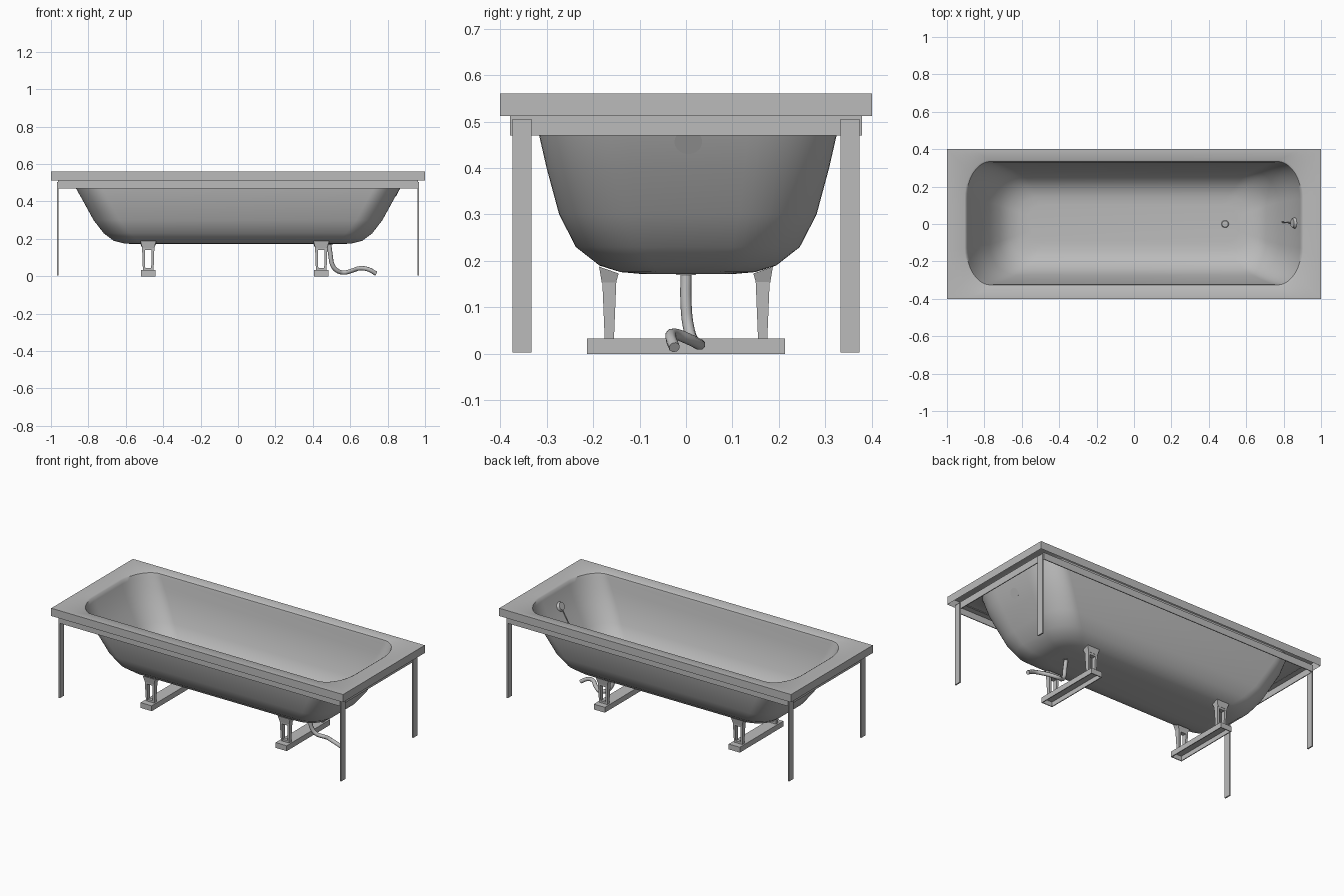
import bpy, bmesh, math
from mathutils import Vector

if "Cube" in bpy.data.objects:
    bpy.data.objects.remove(bpy.data.objects["Cube"])

def material(name, v):
    m = bpy.data.materials.new(name)
    m.diffuse_color = (v, v, v, 1)
    m.use_nodes = True
    m.node_tree.nodes["Principled BSDF"].inputs["Base Color"].default_value = m.diffuse_color
    return m

GREY = material("grey enamel", 0.5)

def finish(bm, name, smooth=None):
    me = bpy.data.meshes.new(name)
    bm.to_mesh(me)
    bm.free()
    ob = bpy.data.objects.new(name, me)
    bpy.context.collection.objects.link(ob)
    me.materials.append(GREY)
    if smooth:
        bpy.ops.object.select_all(action='DESELECT')
        ob.select_set(True)
        bpy.context.view_layer.objects.active = ob
        bpy.ops.object.shade_smooth_by_angle(angle=math.radians(smooth))
    return ob

def taper(bm, c0, s0, c1, s1):
    """Box between two horizontal rectangles: centres c0, c1 and sizes s0, s1."""
    rings = []
    for c, s in ((c0, s0), (c1, s1)):
        rings.append([bm.verts.new((c[0] + i * s[0] / 2, c[1] + j * s[1] / 2, c[2]))
                      for i, j in ((-1, -1), (1, -1), (1, 1), (-1, 1))])
    lo, hi = rings
    bm.faces.new(lo[::-1])
    bm.faces.new(hi)
    for i in range(4):
        j = (i + 1) % 4
        bm.faces.new((lo[i], lo[j], hi[j], hi[i]))
    return lo + hi

def box(bm, x0, x1, y0, y1, z0, z1):
    c, s = ((x0 + x1) / 2, (y0 + y1) / 2), (abs(x1 - x0), abs(y1 - y0))
    taper(bm, (*c, z0), s, (*c, z1), s)

# bathtub shell: skirt, flat rim and lofted basin in one surface
K = 12  # segments per corner

def basin_ring(a, b, z, rx):
    ry = b * 0.6
    pts = []
    for q, (sx, sy) in enumerate(((1, 1), (-1, 1), (-1, -1), (1, -1))):
        for k in range(K + 1):
            t = math.pi / 2 * (q + k / K)
            pts.append((sx * (a - rx) + rx * math.cos(t), 0.004 + sy * (b - ry) + ry * math.sin(t), z))
    return pts

def rect_ring(z, a=1.0, b=0.4):
    pts = []
    for sx, sy in ((1, 1), (-1, 1), (-1, -1), (1, -1)):
        corner = []
        for k in range(K + 1):
            f = min(1, 2 * k / K)
            g = min(1, 2 * (K - k) / K)
            corner.append((sx * (a - (1 - g) * 0.13), sy * (b - (1 - f) * 0.25), z))
        pts += corner if sx * sy > 0 else corner[::-1]
    return pts

rings = [rect_ring(0.512), rect_ring(0.56)]
for a, b, z, rx in ((0.905, 0.337, 0.56, 0.13), (0.896, 0.330, 0.555, 0.13),
                    (0.888, 0.326, 0.535, 0.13), (0.866, 0.320, 0.47, 0.14),
                    (0.827, 0.304, 0.40, 0.14), (0.772, 0.277, 0.30, 0.14),
                    (0.718, 0.241, 0.23, 0.14), (0.665, 0.190, 0.19, 0.13),
                    (0.610, 0.145, 0.176, 0.11), (0.56, 0.10, 0.172, 0.09)):
    rings.append(basin_ring(a, b, z, rx))
bm = bmesh.new()
loops = [[bm.verts.new(p) for p in r] for r in rings]
n = len(loops[0])
for r0, r1 in zip(loops, loops[1:]):
    for i in range(n):
        j = (i + 1) % n
        bm.faces.new((r0[i], r0[j], r1[j], r1[i]))
bm.faces.new(loops[-1])
finish(bm, "bathtub", 40)

# support frame of angle rails under the rim
bm = bmesh.new()
for s in (-1, 1):
    box(bm, -0.963, 0.963, s * 0.374, s * 0.379, 0.47, 0.512)
    box(bm, -0.963, 0.963, s * 0.340, s * 0.379, 0.508, 0.512)
    box(bm, s * 0.958, s * 0.963, -0.379, 0.379, 0.47, 0.512)
    box(bm, s * 0.925, s * 0.963, -0.379, 0.379, 0.508, 0.512)
finish(bm, "support_frame")

# flat strip legs at the four corners
for sx, nx in ((-1, "left"), (1, "right")):
    for sy, ny in ((-1, "front"), (1, "back")):
        bm = bmesh.new()
        box(bm, sx * 0.960, sx * 0.968, sy * 0.332, sy * 0.373, 0.003, 0.505)
        finish(bm, f"{ny}_{nx}_leg")

# cradles under the basin: floor channel with two open brackets
for x, nx in ((-0.48, "left"), (0.445, "right")):
    bm = bmesh.new()
    box(bm, x - 0.038, x + 0.038, -0.213, 0.213, 0.028, 0.033)
    for s in (-1, 1):
        box(bm, x + s * 0.033, x + s * 0.038, -0.213, 0.213, 0.0, 0.03)
        box(bm, x - 0.038, x + 0.038, s * 0.208, s * 0.213, 0.0, 0.03)
    finish(bm, f"{nx}_floor_channel")
    bm = bmesh.new()
    for s in (-1, 1):
        # bracket head follows the sloping basin underside
        head = taper(bm, (x, s * 0.166, 0.152), (0.064, 0.03), (x, s * 0.166, 0.180), (0.084, 0.042))
        for v in head[4:]:
            v.co.z += (abs(v.co.y) - 0.165) * 0.35
        for t in (-1, 1):
            taper(bm, (x + t * 0.022, s * 0.165, 0.033), (0.013, 0.02),
                  (x + t * 0.026, s * 0.165, 0.155), (0.014, 0.03))
        taper(bm, (x, s * 0.165, 0.033), (0.05, 0.02), (x, s * 0.165, 0.045), (0.05, 0.02))
        taper(bm, (x, s * 0.165, 0.14), (0.05, 0.028), (x, s * 0.165, 0.155), (0.05, 0.03))
    finish(bm, f"{nx}_brackets")

def tube(name, pts, radius, res):
    cu = bpy.data.curves.new(name, 'CURVE')
    cu.dimensions = '3D'
    cu.bevel_depth = radius
    cu.bevel_resolution = res
    cu.use_fill_caps = True
    cu.resolution_u = 4
    sp = cu.splines.new('BEZIER')
    sp.bezier_points.add(len(pts) - 1)
    for bp, p in zip(sp.bezier_points, pts):
        bp.co = p
        bp.handle_left_type = bp.handle_right_type = 'AUTO'
    ob = bpy.data.objects.new(name, cu)
    bpy.context.collection.objects.link(ob)
    cu.materials.append(GREY)

# drain hose and plug chain
tube("drain_hose", [(0.487, 0, 0.17), (0.495, 0, 0.11), (0.505, 0.005, 0.06), (0.53, 0.015, 0.03),
                    (0.565, 0.03, 0.02), (0.61, 0.01, 0.03), (0.655, -0.025, 0.043),
                    (0.70, -0.033, 0.036), (0.738, -0.025, 0.014)], 0.012, 2)
tube("plug_chain", [(0.845, 0.005, 0.445), (0.815, 0.008, 0.40), (0.79, 0.01, 0.36)], 0.003, 1)

def disc(name, centre, normal, radius, depth):
    bm = bmesh.new()
    bmesh.ops.create_cone(bm, cap_ends=True, segments=20, radius1=radius,
                          radius2=radius * 0.75, depth=depth)
    ob = finish(bm, name, 30)
    ob.location = centre
    ob.rotation_euler = Vector(normal).to_track_quat('Z', 'Y').to_euler()

# overflow cover on the end wall and drain cover on the floor
disc("overflow_cover", (0.853, 0.005, 0.46), (-0.88, 0, 0.47), 0.03, 0.016)
disc("drain_cover", (0.487, 0, 0.173), (0, 0, 1), 0.022, 0.006)
